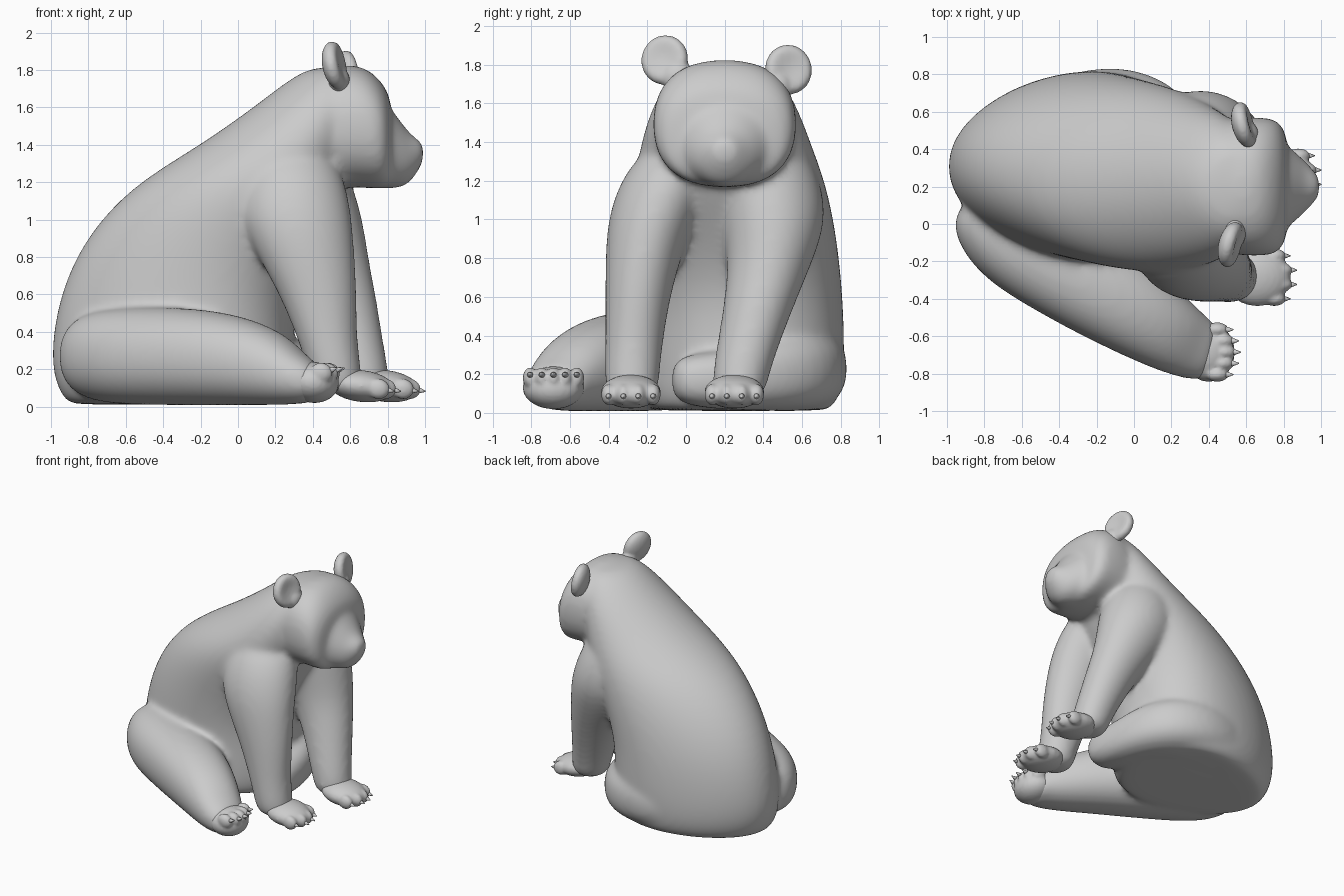
import bpy, math
from mathutils import Vector

cube = bpy.data.objects.get("Cube")
if cube:
    bpy.data.objects.remove(cube, do_unlink=True)

fur = bpy.data.materials.new("warm_grey")
fur.use_nodes = True
GREY = (0.6, 0.6, 0.6, 1)
fur.diffuse_color = GREY
fur.node_tree.nodes["Principled BSDF"].inputs["Base Color"].default_value = GREY


def loft(name, sections, upright=False, power=2.0, taper=0.0, sides=20):
    """Skin rings (x, y, z, half width, half depth) along a path."""
    pts = [Vector(s[:3]) for s in sections]
    verts, faces = [], []
    for i, s in enumerate(sections):
        along = pts[min(i + 1, len(pts) - 1)] - pts[max(i - 1, 0)]
        if upright:
            u, v = Vector((1, 0, 0)), Vector((0, 1, 0))
        else:
            u = Vector((-along.y, along.x, 0)).normalized()
            v = Vector((0, 0, 1))
        for k in range(sides):
            a = math.tau * k / sides
            c, d = math.cos(a), math.sin(a)
            cu = math.copysign(abs(c) ** (2 / power), c)
            dv = math.copysign(abs(d) ** (2 / power), d) * (1 + taper * c)
            verts.append(pts[i] + u * cu * s[3] + v * dv * s[4])
    for i in range(len(sections) - 1):
        for k in range(sides):
            n = (k + 1) % sides
            faces.append((i * sides + k, i * sides + n,
                          (i + 1) * sides + n, (i + 1) * sides + k))
    faces.append(tuple(reversed(range(sides))))
    faces.append(tuple(range(len(verts) - sides, len(verts))))
    mesh = bpy.data.meshes.new(name)
    mesh.from_pydata(verts, [], faces)
    ob = bpy.data.objects.new(name, mesh)
    bpy.context.collection.objects.link(ob)
    bpy.context.view_layer.objects.active = ob
    bpy.ops.object.select_all(action="DESELECT")
    ob.select_set(True)
    bpy.ops.object.mode_set(mode="EDIT")
    bpy.ops.mesh.select_all(action="SELECT")
    bpy.ops.mesh.normals_make_consistent(inside=False)
    bpy.ops.object.mode_set(mode="OBJECT")
    sub = ob.modifiers.new("round", "SUBSURF")
    sub.levels = sub.render_levels = 2
    bpy.ops.object.modifier_apply(modifier="round")
    return ob


def ball(name, loc, size, turn=0.0, tilt=0.0):
    bpy.ops.mesh.primitive_uv_sphere_add(segments=24, ring_count=14, location=loc,
                                         rotation=(0, tilt, turn))
    ob = bpy.context.object
    ob.name = name
    ob.scale = size
    return ob


def finish(ob):
    ob.data.materials.clear()
    ob.data.materials.append(fur)
    for p in ob.data.polygons:
        p.use_smooth = True


def fuse(name, parts, voxel, smooth):
    """Join overlapping parts into one softly blended skin."""
    bpy.ops.object.select_all(action="DESELECT")
    for p in parts:
        p.select_set(True)
    ob = parts[0]
    bpy.context.view_layer.objects.active = ob
    bpy.ops.object.join()
    bpy.ops.object.transform_apply(location=True, rotation=True, scale=True)
    ob.name = name
    rem = ob.modifiers.new("skin", "REMESH")
    rem.mode = "VOXEL"
    rem.voxel_size = voxel
    soft = ob.modifiers.new("soften", "SMOOTH")
    soft.factor = 0.5
    soft.iterations = smooth
    for m in ("skin", "soften"):
        bpy.ops.object.modifier_apply(modifier=m)
    finish(ob)


# Torso, stacked from the flat seat up to the neck
torso = loft("torso", [
    (-.33, .28, .01, .54, .42), (-.33, .29, .02, .59, .46),
    (-.34, .30, .10, .64, .50), (-.35, .31, .28, .665, .51),
    (-.33, .31, .60, .635, .50), (-.20, .28, .90, .63, .50),
    (.00, .23, 1.18, .58, .495), (.21, .205, 1.39, .43, .44),
    (.38, .20, 1.60, .30, .37), (.47, .20, 1.75, .20, .27),
    (.51, .20, 1.82, .11, .16)], upright=True, power=2.1, taper=.2)

# Broad head, sloping face and short snout
head = loft("head", [
    (.20, .20, 1.42, .28, .24), (.42, .20, 1.48, .35, .32),
    (.58, .20, 1.505, .375, .335), (.69, .20, 1.49, .375, .325),
    (.76, .20, 1.455, .365, .295), (.80, .20, 1.43, .32, .26),
    (.825, .20, 1.40, .24, .21)], power=2.35)
snout = loft("snout", [
    (.68, .20, 1.43, .28, .27), (.80, .20, 1.39, .24, .23),
    (.865, .20, 1.35, .185, .185), (.92, .20, 1.325, .135, .135),
    (.965, .20, 1.345, .085, .085), (.995, .20, 1.36, .05, .05)])

# Front legs from the shoulder blade to the wrist
right_front = loft("right_front_leg", [
    (.27, .02, 1.42, .18, .16), (.29, -.07, 1.27, .27, .24),
    (.30, -.16, 1.05, .31, .24), (.35, -.215, .85, .275, .205),
    (.43, -.25, .60, .21, .17), (.48, -.27, .35, .158, .15),
    (.52, -.28, .18, .145, .145), (.54, -.28, .06, .13, .13)], upright=True)
left_front = loft("left_front_leg", [
    (.28, .38, 1.44, .18, .17), (.31, .42, 1.27, .28, .26),
    (.35, .46, 1.02, .32, .28), (.43, .44, .80, .27, .225),
    (.53, .39, .60, .21, .19), (.61, .32, .35, .168, .162),
    (.66, .28, .18, .15, .148), (.68, .27, .06, .13, .13)], upright=True)

# Hind legs: one stretched out, one folded in along the floor
right_hind = loft("right_hind_leg", [
    (-.86, .15, .27, .14, .16), (-.79, .04, .27, .22, .235),
    (-.65, -.08, .27, .265, .26), (-.45, -.20, .27, .27, .265),
    (-.18, -.35, .265, .27, .262), (.06, -.50, .24, .24, .235),
    (.24, -.62, .195, .20, .19), (.36, -.68, .14, .17, .125),
    (.44, -.69, .13, .145, .10)], power=2.2)
left_hind = loft("left_hind_leg", [
    (-.62, .42, .23, .20, .19), (-.38, .53, .23, .27, .215),
    (-.08, .58, .23, .29, .222), (.10, .52, .22, .27, .215),
    (.22, .36, .20, .21, .19), (.28, .20, .17, .17, .155),
    (.31, .04, .17, .155, .14), (.32, -.08, .17, .11, .10)], power=2.5)
fuse("body", [torso, head, snout, right_front, left_front,
              right_hind, left_hind], .02, 16)


# Paws with rounded toes and small claws
def paw(name, x, y, z, turn, length, width, height, toes, reach, lift, hook):
    fwd = Vector((math.cos(turn), math.sin(turn), 0))
    side = Vector((-fwd.y, fwd.x, 0))
    base = Vector((x, y, z))
    parts = [ball(name, base, (length, width, height), turn, .12)]
    for i in range(toes):
        t = 2 * i / (toes - 1) - 1
        tip = base + side * t * (width - .04) + fwd * (reach - .04 * t * t)
        tip.z += lift
        parts.append(ball("toe", tip, (.062, .039, .055), turn, .2))
        bpy.ops.mesh.primitive_cone_add(
            vertices=8, radius1=.02, radius2=.003, depth=.045,
            location=tip + fwd * .064 + Vector((0, 0, hook)),
            rotation=(0, math.radians(90) - hook * 15, turn))
        claw = bpy.context.object
        claw.name = f"{name}_claw_{i + 1}"
        finish(claw)
    fuse(name, parts, .011, 4)


paw("right_front_paw", .66, -.285, .11, 0, .18, .155, .085, 4, .13, -.015, -.01)
paw("left_front_paw", .79, .25, .11, 0, .18, .155, .085, 4, .13, -.015, -.01)
paw("right_hind_paw", .40, -.685, .13, 0, .14, .16, .11, 5, .085, .05, .02)

# Round ears, slightly dished in front
for name, x, y, z, turn, tilt in (("right_ear", .52, -.11, 1.825, -.25, -.2),
                                  ("left_ear", .59, .53, 1.775, .25, -.15)):
    ear = ball(name, (x, y, z), (.065, .125, .13), turn, tilt)
    for v in ear.data.vertices:
        if v.co.x > 0:
            v.co.x *= 1 - .6 * max(0, 1 - (v.co.y ** 2 + v.co.z ** 2) / .75)
    inward = .07 if y < .2 else -.07
    root = ball("ear_root", (x + .02, y + inward, z - .09), (.06, .09, .08))
    fuse(name, [ear, root], .012, 4)
